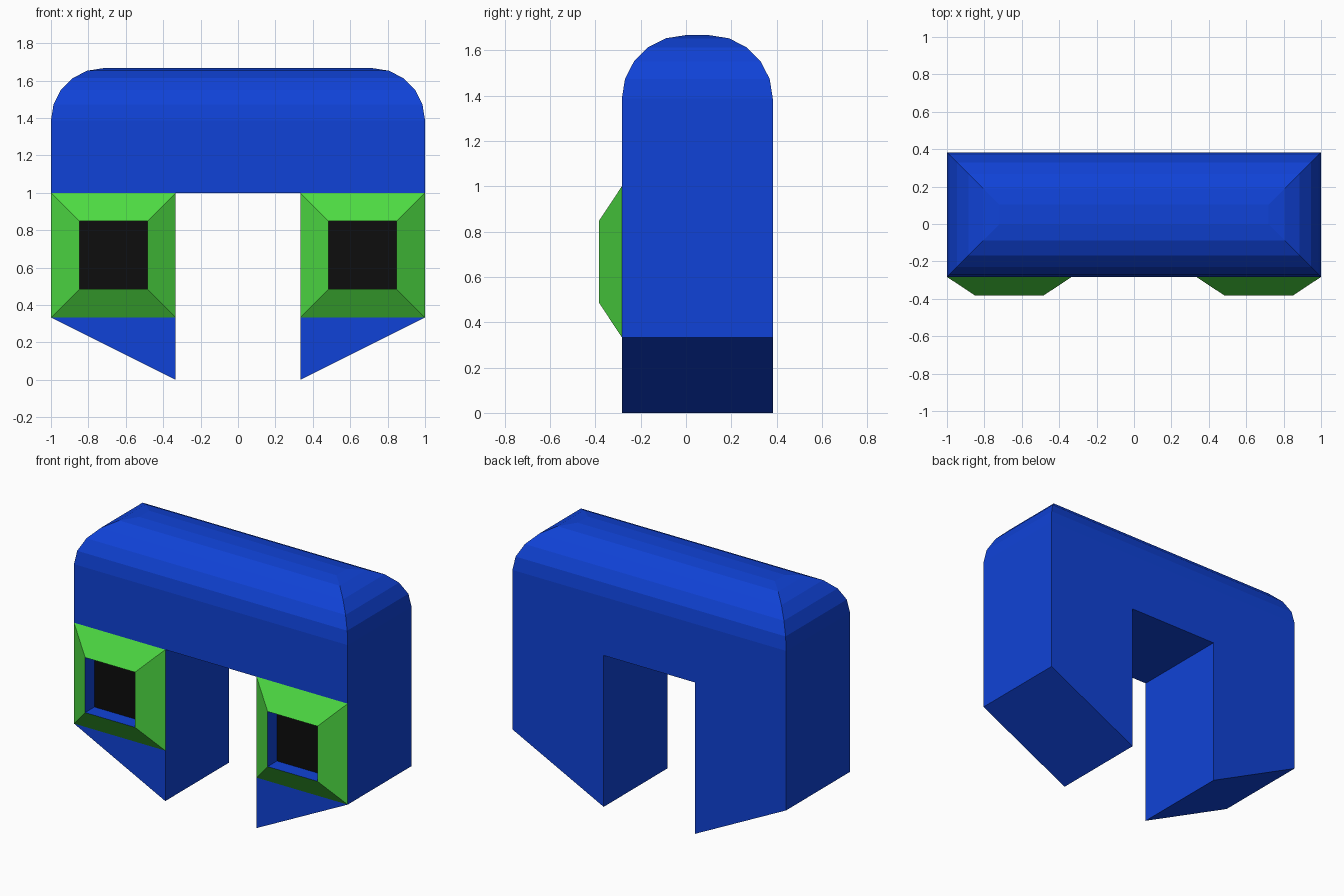
import bpy, bmesh
from math import sin, cos, pi

if "Cube" in bpy.data.objects:
    bpy.data.objects.remove(bpy.data.objects["Cube"])

T = 1 / 3
FRONT, BACK = -0.283, 0.383   # body faces in y
TOP, R = 5 / 3, 0.28          # roof height and rounding radius


def material(name, rgb):
    m = bpy.data.materials.new(name)
    m.diffuse_color = (*rgb, 1)
    m.use_nodes = True
    m.node_tree.nodes["Principled BSDF"].inputs["Base Color"].default_value = m.diffuse_color
    return m


blue = material("blue", (0.005, 0.055, 0.68))
green = material("green", (0.075, 0.70, 0.055))
black = material("black", (0.004, 0.004, 0.004))


def finish(bm, name, *mats):
    me = bpy.data.meshes.new(name)
    bm.to_mesh(me)
    bm.free()
    for m in mats:
        me.materials.append(m)
    ob = bpy.data.objects.new(name, me)
    bpy.context.collection.objects.link(ob)
    return ob


def bridge(bm, a, b, mat=0):
    for i in range(len(a)):
        j = (i + 1) % len(a)
        bm.faces.new((a[i], a[j], b[j], b[i])).material_index = mat


# Body: arch outline with slanted feet, extruded front to back
outline = [(-1, T), (-T, 0), (-T, 1), (T, 1), (T, 0), (1, T), (1, TOP - R), (-1, TOP - R)]
bm = bmesh.new()
front = [bm.verts.new((x, FRONT, z)) for x, z in outline]
back = [bm.verts.new((x, BACK, z)) for x, z in outline]
bm.faces.new(front)
bm.faces.new(back[::-1])
bridge(bm, back, front)
# the side between the top corners is covered by the roof
roof_seat = next(f for f in bm.faces if all(abs(v.co.z - TOP + R) < 1e-4 for v in f.verts))
bm.faces.remove(roof_seat)

# Roof: shrinking rectangles following a quarter circle, mitred at the corners
ring = [front[7], front[6], back[6], back[7]]
for k in range(1, 6):
    a = k * pi / 10
    d, z = R * (1 - cos(a)), TOP - R + R * sin(a)
    new = [bm.verts.new(p) for p in ((-1 + d, FRONT + d, z), (1 - d, FRONT + d, z),
                                     (1 - d, BACK - d, z), (-1 + d, BACK - d, z))]
    bridge(bm, ring, new)
    ring = new
bm.faces.new(ring)
bmesh.ops.recalc_face_normals(bm, faces=bm.faces)
finish(bm, "body", blue)


def square(bm, cx, h, y):
    return [bm.verts.new((cx + sx * h, y, 2 * T + sz * h))
            for sx, sz in ((-1, -1), (1, -1), (1, 1), (-1, 1))]


# Windows: bevelled green frame, blue recess lining, black pane
for side, cx in (("left", -2 * T), ("right", 2 * T)):
    bm = bmesh.new()
    outer = square(bm, cx, T, FRONT)
    rim = square(bm, cx, 0.182, FRONT - 0.1)
    inner = square(bm, cx, 0.182, FRONT - 0.002)
    bridge(bm, outer, rim, 0)
    bridge(bm, rim, inner, 1)
    finish(bm, side + "_window_frame", green, blue)

    bm = bmesh.new()
    bm.faces.new(square(bm, cx, 0.182, FRONT - 0.003))
    finish(bm, side + "_window_pane", black)
